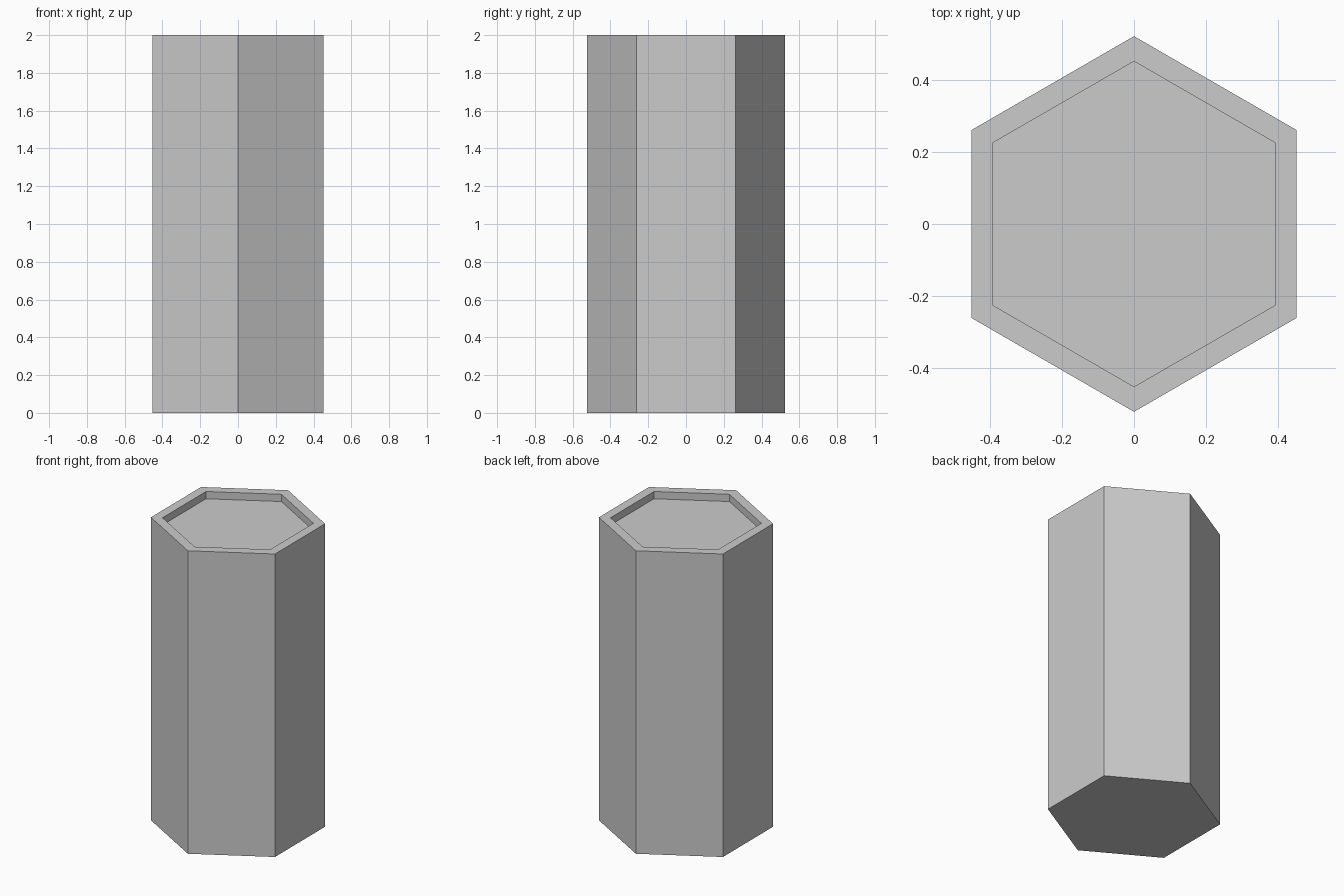
import bpy, bmesh
from math import sin, cos, pi

if "Cube" in bpy.data.objects:
    bpy.data.objects.remove(bpy.data.objects["Cube"])

SIDES = 6
# (radius, height) of each ring: base, top outer edge, rim inner edge, recess floor
PROFILE = [(0.523, 0.0), (0.523, 2.0), (0.453, 2.0), (0.453, 1.952)]

# Hexagonal column with a shallow recessed top, corners pointing along y
bm = bmesh.new()
rings = []
for radius, z in PROFILE:
    rings.append([bm.verts.new((radius * cos(pi / 2 + 2 * pi * i / SIDES),
                                radius * sin(pi / 2 + 2 * pi * i / SIDES), z))
                  for i in range(SIDES)])

# Outer walls, rim and recess walls
for a, b in zip(rings, rings[1:]):
    for i in range(SIDES):
        j = (i + 1) % SIDES
        bm.faces.new((a[i], a[j], b[j], b[i]))

# Bottom and recess floor
bm.faces.new(rings[0][::-1])
bm.faces.new(rings[-1])

mesh = bpy.data.meshes.new("hexagonal_column")
bm.to_mesh(mesh)
bm.free()
column = bpy.data.objects.new("hexagonal_column", mesh)
bpy.context.collection.objects.link(column)
